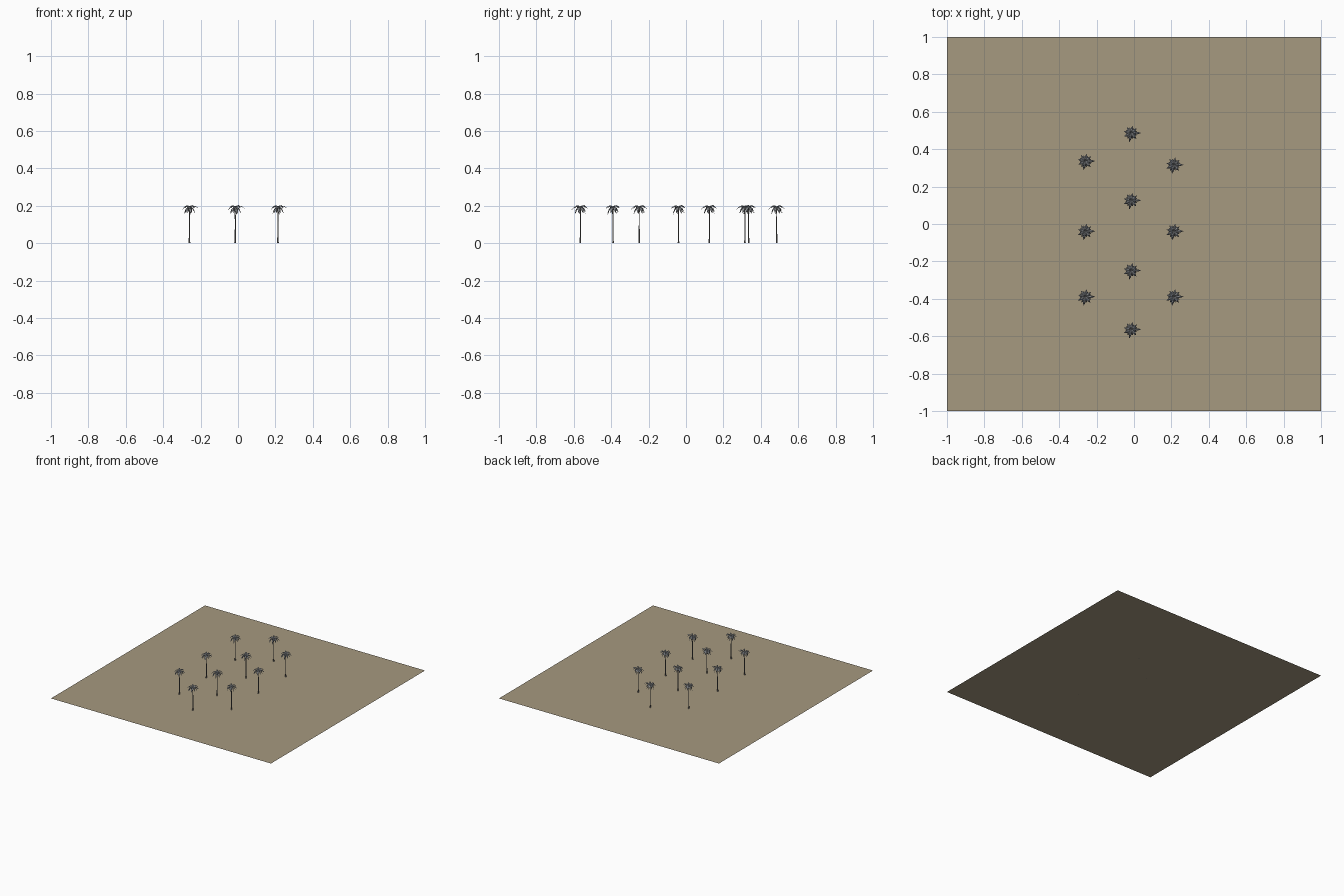
import bpy, bmesh, math
from mathutils import Vector

if "Cube" in bpy.data.objects:
    bpy.data.objects.remove(bpy.data.objects["Cube"])


def material(name, rgb):
    m = bpy.data.materials.new(name)
    m.diffuse_color = (*rgb, 1)
    m.use_nodes = True
    m.node_tree.nodes["Principled BSDF"].inputs["Base Color"].default_value = m.diffuse_color
    return m


SAND = material("sand", (0.38, 0.32, 0.215))
LEAF = material("leaf grey", (0.30, 0.315, 0.335))
BARK = material("bark grey", (0.20, 0.195, 0.19))


def mesh_from(bm, name, mat):
    me = bpy.data.meshes.new(name)
    bm.to_mesh(me)
    bm.free()
    me.materials.append(mat)
    return me


def place(me, name, loc=(0, 0, 0)):
    ob = bpy.data.objects.new(name, me)
    ob.location = loc
    bpy.context.collection.objects.link(ob)
    return ob


# flat square of ground
bm = bmesh.new()
bmesh.ops.create_grid(bm, x_segments=1, y_segments=1, size=1)
place(mesh_from(bm, "ground", SAND), "ground")

# slim tapered trunk with a flared foot: (z, radius, lean)
bm = bmesh.new()
rings = []
for z, r, lean in [(0, .0055, 0), (.012, .0042, 0), (.035, .0034, .0005),
                   (.10, .003, .001), (.16, .0028, 0), (.183, .0038, 0), (.19, .002, 0)]:
    rings.append([bm.verts.new((r * math.cos(a) + lean, r * math.sin(a), z))
                  for a in (i * math.tau / 6 for i in range(6))])
for lo, hi in zip(rings, rings[1:]):
    for i in range(6):
        j = (i + 1) % 6
        bm.faces.new((lo[i], lo[j], hi[j], hi[i]))
bm.faces.new(rings[-1])
bm.faces.new(rings[0][::-1])
trunk = mesh_from(bm, "trunk", BARK)


def frond(bm, angle, length, rise, tip):
    """Arching folded leaf: ridge along the middle, sides hanging lower."""
    out = Vector((math.cos(angle), math.sin(angle), 0))
    side = Vector((-out.y, out.x, 0))
    rows = []
    for t, w in [(0.03, .0015), (.3, .0055), (.65, .0065), (1, .0006)]:
        z = .187 + 4 * rise * t * (1 - t) + tip * t * t
        mid = out * length * t + Vector((0, 0, z))
        drop = Vector((0, 0, -.6 * w))
        rows.append([bm.verts.new(p) for p in
                     (mid + side * w + drop, mid, mid - side * w + drop)])
    for a, b in zip(rows, rows[1:]):
        for k in (0, 1):
            bm.faces.new((a[k], a[k + 1], b[k + 1], b[k]))


# crown: spreading upper fronds and drooping lower fronds (degrees, length, rise, tip)
bm = bmesh.new()
for deg, length, rise, tip in [
        (2, .052, .014, -.002), (42, .040, .017, .002), (80, .041, .015, -.003),
        (125, .040, .017, .001), (165, .040, .014, -.010), (205, .042, .015, -.008),
        (258, .047, .014, -.008), (312, .040, .017, .000),
        (22, .033, .012, -.024), (62, .030, .011, -.028), (105, .033, .012, -.026),
        (148, .032, .010, -.028), (188, .030, .010, -.032), (235, .036, .011, -.028),
        (285, .030, .010, -.034), (338, .032, .011, -.026)]:
    frond(bm, math.radians(deg), length, rise, tip)
crown = mesh_from(bm, "crown", LEAF)

# ten identical palms in three columns
columns = {-.26: (.335, -.04, -.39),
           -.015: (.485, .125, -.25, -.565),
           .213: (.315, -.04, -.39)}
for x, ys in columns.items():
    for y in ys:
        place(trunk, "palm_trunk", (x, y, 0))
        place(crown, "palm_crown", (x, y, 0))
